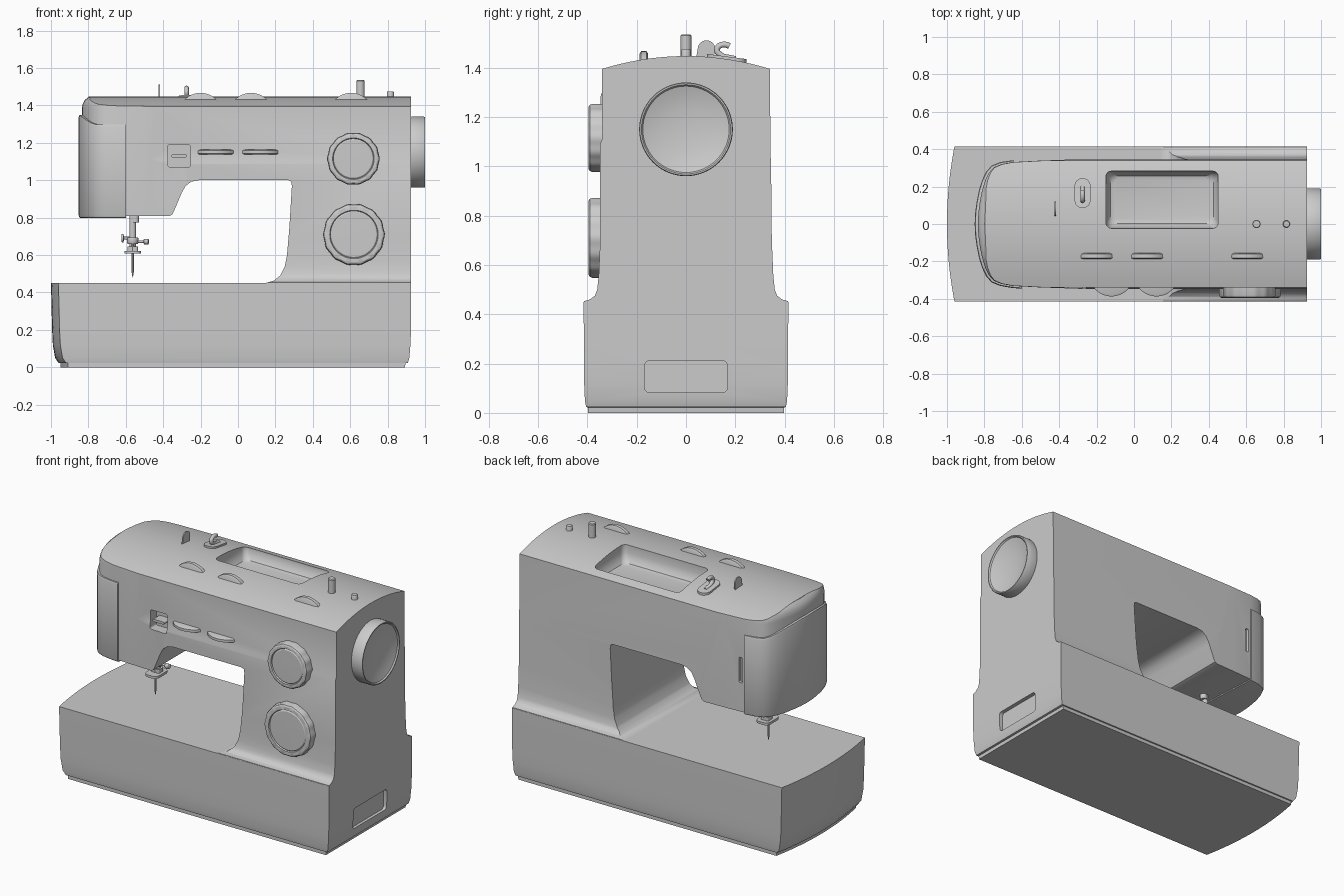
import bpy, bmesh, math
from math import sin, cos, pi

if "Cube" in bpy.data.objects:
    bpy.data.objects.remove(bpy.data.objects["Cube"])


def place(axis, pts, t):
    """Lift 2D points into a plane perpendicular to the axis."""
    i = 'xyz'.index(axis)
    out = []
    for p in pts:
        q = list(p)
        q.insert(i, t)
        out.append(tuple(q))
    return out


def loft(name, rings):
    """Skin closed rings with equal point counts and cap both ends."""
    bm = bmesh.new()
    vs = [[bm.verts.new(p) for p in r] for r in rings]
    n = len(rings[0])
    for a, b in zip(vs, vs[1:]):
        for i in range(n):
            j = (i + 1) % n
            bm.faces.new((a[i], a[j], b[j], b[i]))
    bm.faces.new(vs[0][::-1])
    bm.faces.new(vs[-1])
    bmesh.ops.recalc_face_normals(bm, faces=bm.faces)
    me = bpy.data.meshes.new(name)
    bm.to_mesh(me)
    bm.free()
    ob = bpy.data.objects.new(name, me)
    bpy.context.collection.objects.link(ob)
    return ob


def smooth(ob, angle=32):
    bpy.ops.object.select_all(action='DESELECT')
    bpy.context.view_layer.objects.active = ob
    ob.select_set(True)
    bpy.ops.object.shade_smooth_by_angle(angle=math.radians(angle))
    return ob


def prism(name, pts, axis, a, b):
    return loft(name, [place(axis, pts, a), place(axis, pts, b)])


def rrect(cu, cv, w, h, r, n=5):
    pts = []
    for k, (su, sv) in enumerate([(1, 1), (-1, 1), (-1, -1), (1, -1)]):
        for i in range(n + 1):
            a = (k + i / n) * pi / 2
            pts.append((cu + su * (w / 2 - r) + r * cos(a), cv + sv * (h / 2 - r) + r * sin(a)))
    return pts


def circle(cu, cv, r, n, lobes=0):
    out = []
    for i in range(n):
        a = 2 * pi * i / n
        q = r * (1 + (0.012 * cos(lobes * a) if lobes else 0))
        out.append((cu + q * cos(a), cv + q * sin(a)))
    return out


def lathe(name, axis, c, prof, n=32, lobes=0, lobed=0):
    """Turned part: profile of (radius, height along axis)."""
    return smooth(loft(name, [place(axis, circle(*c, r, n, lobes if i < lobed else 0), h)
                              for i, (r, h) in enumerate(prof)]))


def boolean(ob, cutter, op):
    m = ob.modifiers.new(op, 'BOOLEAN')
    m.object, m.operation, m.solver = cutter, op, 'EXACT'
    bpy.context.view_layer.objects.active = ob
    bpy.ops.object.modifier_apply(modifier=m.name)
    bpy.data.objects.remove(cutter)


def mirror_y(half):
    """Half outline from the nose (y = 0) to the right; close it symmetrically."""
    return [(x, -y) for x, y in reversed(half)] + half[1:]


# Base with a bowed left end and a small foot
def base_ring(z, hy, xr, xl):
    arc = [-1 + i / 10 for i in range(21)]
    pts = [(xr, hy), (xr, -hy)] + [(xl + 0.04 * s * s, s * hy) for s in arc]
    return place('z', pts, z)


base = loft('base', [base_ring(*r) for r in [
    (0, .398, .893, -.95), (.022, .398, .895, -.95), (.024, .405, .908, -.96),
    (.05, .41, .916, -.978), (.12, .413, .922, -.99), (.2, .414, .925, -.994), (.45, .415, .925, -1)]])
boolean(base, prism('pocket_cut', rrect(0, .147, .335, .13, .02), 'x', .9, 1.1), 'DIFFERENCE')
smooth(base)

# Column and arm: front outline, side section and plan intersected
front = [(.925, .449), (.925, 1.6), (-1, 1.6), (-1, .808), (-.37, .808), (-.352, .815), (-.34, .84),
         (-.30, .935), (-.28, .97), (-.25, .992), (-.21, 1.0), (.27, 1.0), (.284, .993), (.288, .97),
         (.275, .75), (.262, .6), (.25, .54), (.225, .49), (.19, .462), (.14, .449)]
body = prism('arm_and_column', front, 'y', -.6, .6)
flare = [(.415, .44), (.413, .453), (.39, .46), (.37, .475), (.36, .5), (.354, .56), (.348, .7)]
top = [(y / 12 * .34, 1.447 - .052 * (y / 12) ** 2) for y in range(-12, 13)]
side = ([(-y, z) for y, z in flare] + [(-.348, 1.09), (-.34, 1.11)] + top +
        [(.343, 1.05), (.345, 1.0)] + flare[::-1])
boolean(body, prism('side_section', side, 'x', -.97, .97), 'INTERSECT')
plan = mirror_y([(-.835, 0), (-.832, .06), (-.824, .12), (-.812, .18), (-.795, .235), (-.775, .275),
                 (-.75, .303), (-.71, .32), (-.65, .331), (-.5, .339), (-.3, .346), (-.1, .42), (1, .45)])
boolean(body, loft('plan_cut', [
    place('z', [(1 + (x - 1) * (1 - k), y * (1 - 2 * k)) for x, y in plan], z)
    for z, k in [(.3, 0), (1.385, 0), (1.41, .003), (1.43, .009), (1.445, .02), (1.6, .03)]]), 'INTERSECT')
# Accessory tray, lever window and rear slot
boolean(body, loft('tray_cut', [place('z', rrect(.15, .13, w, h, r), z) for z, w, h, r in [
    (1.6, .6, .31, .03), (1.40, .6, .305, .03), (1.365, .58, .285, .035),
    (1.345, .55, .255, .035), (1.34, .52, .22, .03)]]), 'DIFFERENCE')
boolean(body, prism('window_cut', rrect(-.315, 1.13, .12, .12, .012), 'y', -.5, -.28), 'DIFFERENCE')
boolean(body, prism('slot_cut', rrect(-.615, 1.07, .022, .16, .008), 'y', .315, .5), 'DIFFERENCE')
smooth(body)
smooth(prism('reverse_lever', rrect(-.315, 1.13, .08, .016, .005), 'y', -.345, -.27))

# Wrap-around face cover with a raised top edge at the nose
nose = [(-.852, 0), (-.849, .06), (-.841, .12), (-.829, .18), (-.812, .235), (-.79, .28),
        (-.762, .312), (-.715, .331)]
cover = [(-.60, -.346), (-.65, -.342)] + mirror_y(nose) [0:] + [(-.645, .341)]


def cover_ring(k, base_z, rise):
    pts = []
    for x, y in cover:
        lift = min(1, max(0, (-.77 - x) / .08)) ** 1.3
        pts.append((-.55 + (x + .55) * (1 - k), y * (1 - k), base_z + rise * lift))
    return pts


smooth(loft('face_cover', [cover_ring(.05, .798, 0), cover_ring(.015, .80, 0), cover_ring(0, .812, 0),
                           cover_ring(0, 1.285, .05), cover_ring(.012, 1.298, .05),
                           cover_ring(.06, 1.30, .05)]))

# Thumb wheels on the top and on the front
for i, x in enumerate((-.2, .07, .605)):
    lathe(f'top_wheel_{i + 1}', 'y', (x, 1.347), [(.11, -.188), (.12, -.182), (.12, -.16), (.11, -.154)], 64)
for i, x in enumerate((-.12, .12)):
    lathe(f'front_wheel_{i + 1}', 'z', (x, -.267), [(.11, 1.137), (.12, 1.142), (.12, 1.158), (.11, 1.163)], 64)

# Selector dials with scalloped rims
for name, c, r in (('stitch_length_dial', (.617, 1.115), .139), ('stitch_dial', (.62, .71), .163)):
    q = r * .77
    lathe(name, 'y', c, [(r, -.32), (r, -.38), (r - .004, -.39), (r - .012, -.395), (q + .004, -.395),
                         (q, -.388), (q - .006, -.392), (.005, -.393)], 112, 14, 4)

# Dished handwheel
lathe('handwheel', 'x', (0, 1.15), [(.188, .92), (.19, .93), (.19, .994), (.187, 1.0), (.181, 1.0), (.175, .992),
                                    (.14, .981), (.09, .972), (.04, .968), (.004, .967)], 64)

# Spool pin and bobbin stop
lathe('spool_pin', 'z', (.655, 0), [(.022, 1.43), (.022, 1.53), (.018, 1.535)], 24)
lathe('bobbin_stop', 'z', (.815, 0), [(.019, 1.43), (.019, 1.47), (.016, 1.475)], 24)

# Thread guide fin, hook plate and hook
fin = [(.04, 1.43)] + [(.083 + .036 * cos(a * pi / 8), 1.475 + .036 * sin(a * pi / 8)) for a in range(8, -1, -1)] + [(.11, 1.43)]
smooth(prism('thread_fin', fin, 'x', -.424, -.417))
plate = rrect(-.275, .165, .085, .16, .042, 8)
smooth(loft('hook_plate', [[(x, y, 1.455 - .13 * (y - .09) + dz) for x, y in plate] for dz in (-.03, 0)]))
cu = bpy.data.curves.new('thread_hook', 'CURVE')
cu.dimensions, cu.bevel_depth, cu.use_fill_caps = '3D', .012, True
sp = cu.splines.new('POLY')
path = [(.2, 1.435), (.15, 1.445)] + [(.155 + .03 * cos(a), 1.472 + .022 * sin(a))
                                      for a in [pi * (1.25 - i * .125) for i in range(9)]]
sp.points.add(len(path) - 1)
for p, (y, z) in zip(sp.points, path):
    p.co = (-.275, y, z, 1)
hook = bpy.data.objects.new('thread_hook', cu)
bpy.context.collection.objects.link(hook)
bpy.ops.object.select_all(action='DESELECT')
bpy.context.view_layer.objects.active = hook
hook.select_set(True)
bpy.ops.object.convert(target='MESH')
smooth(bpy.context.object, 50)

# Needle bar, clamp, screws, presser foot and needle
lathe('needle_bar', 'z', (-.563, 0), [(.018, .61), (.018, .83)], 20)
lathe('bar_collar', 'z', (-.55, 0), [(.022, .775), (.022, .82)], 20)
lathe('needle_clamp', 'z', (-.563, 0), [(.027, .66), (.03, .665), (.03, .69), (.027, .695)], 20)
lathe('clamp_screw', 'x', (0, .672), [(.007, -.54), (.007, -.505), (.015, -.503), (.015, -.48), (.009, -.476)], 16)
lathe('foot_screw', 'x', (0, .69), [(.02, -.624), (.022, -.62), (.022, -.612), (.008, -.61), (.008, -.57)], 16)
smooth(prism('presser_foot', rrect(-.563, -.01, .09, .13, .03), 'z', .607, .622))
smooth(prism('foot_holder', rrect(-.563, 0, .055, .05, .01), 'z', .618, .645))
lathe('needle', 'z', (-.563, -.02), [(.006, .66), (.006, .51), (.001, .48)], 10)
